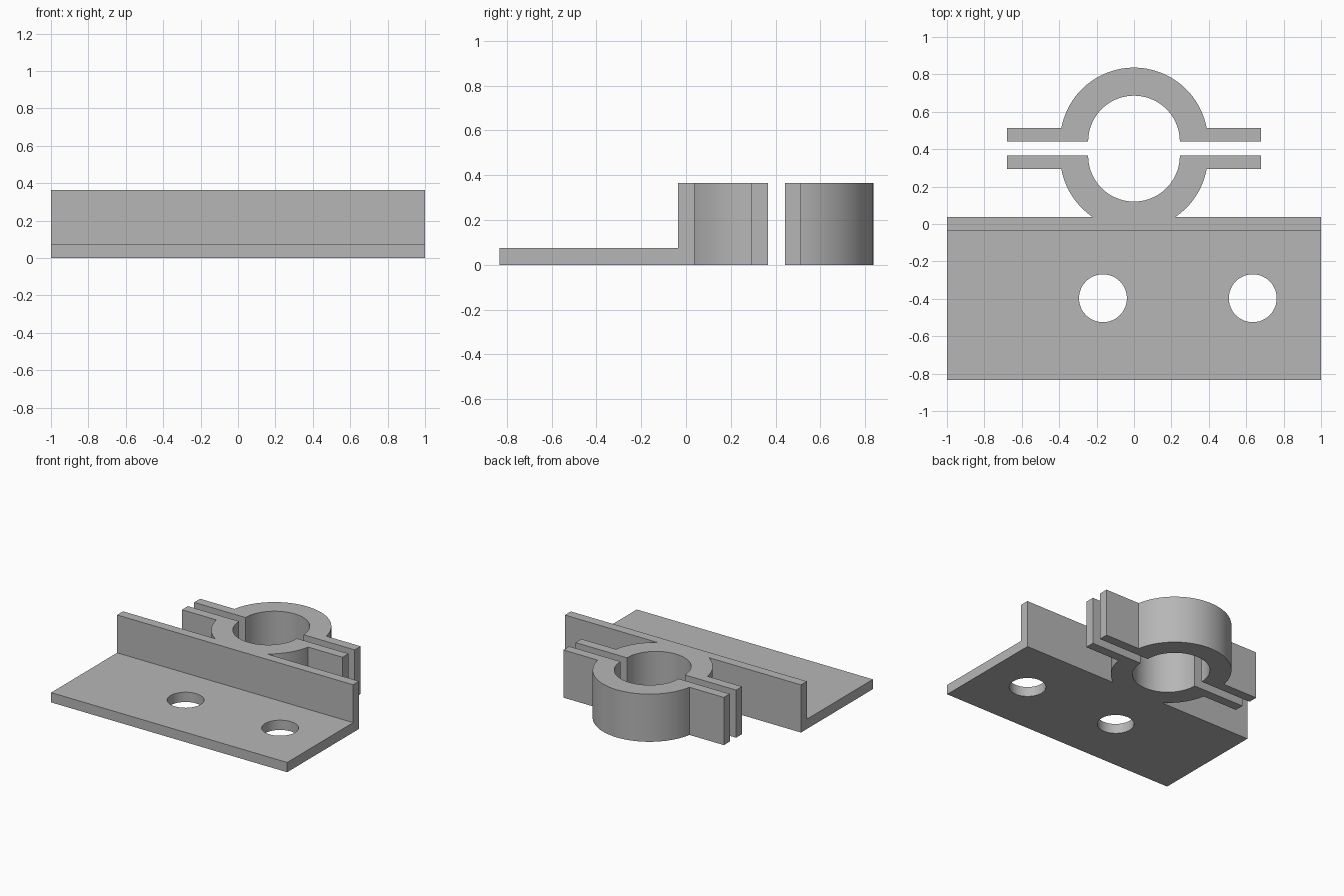
import bpy, bmesh
from math import sin, cos, pi, asin

cube = bpy.data.objects.get("Cube")
if cube:
    bpy.data.objects.remove(cube)

HEIGHT, PLATE = 0.365, 0.075          # clamp height, base thickness
FRONT, WALL_F, WALL_B = -0.833, -0.035, 0.037
INNER, OUTER = 0.245, 0.395           # clamp radii
EAR_X, EAR_T = 0.68, 0.072            # clamp ears

steel = bpy.data.materials.new("plain grey")
steel.use_nodes = True
grey = (0.47, 0.47, 0.47, 1)
steel.diffuse_color = grey
steel.node_tree.nodes["Principled BSDF"].inputs["Base Color"].default_value = grey


def extrude(name, outline, z0, z1):
    """Solid made by raising a plan outline from z0 to z1."""
    bm = bmesh.new()
    face = bm.faces.new([bm.verts.new((x, y, z0)) for x, y in outline])
    top = bmesh.ops.extrude_face_region(bm, geom=[face])["geom"]
    verts = [v for v in top if isinstance(v, bmesh.types.BMVert)]
    bmesh.ops.translate(bm, verts=verts, vec=(0, 0, z1 - z0))
    bmesh.ops.recalc_face_normals(bm, faces=bm.faces)
    mesh = bpy.data.meshes.new(name)
    bm.to_mesh(mesh)
    bm.free()
    mesh.materials.append(steel)
    obj = bpy.data.objects.new(name, mesh)
    bpy.context.collection.objects.link(obj)
    return obj


def arc(r, cy, side, a0, a1, steps):
    angles = [a0 + (a1 - a0) * i / steps for i in range(steps + 1)]
    return [(r * cos(a), cy + side * r * sin(a)) for a in angles]


def activate(obj):
    bpy.ops.object.select_all(action='DESELECT')
    obj.select_set(True)
    bpy.context.view_layer.objects.active = obj


def clamp_outline(cy, side, outer):
    """Half ring with two ears; outer is the far edge, from +x to -x."""
    ear_y = cy + side * EAR_T
    return ([(-EAR_X, cy)] + arc(INNER, cy, side, pi, 0, 48)
            + [(EAR_X, cy), (EAR_X, ear_y)] + outer + [(-EAR_X, ear_y)])


ear_a = asin(EAR_T / OUTER)

# Loose rear half of the clamp
back_y = 0.441
rear = extrude("rear_clamp_half", clamp_outline(
    back_y, 1, arc(OUTER, back_y, 1, ear_a, pi - ear_a, 48)), 0, HEIGHT)

# Fixed front half of the clamp, grown out of the upright wall
front_y = 0.365
wall_a = asin((front_y - WALL_B) / OUTER)
wall = [(1, WALL_B), (1, WALL_F), (-1, WALL_F), (-1, WALL_B)]
edge = (arc(OUTER, front_y, -1, ear_a, wall_a, 16) + wall
        + arc(OUTER, front_y, -1, pi - wall_a, pi - ear_a, 16))
fixed = extrude("wall_and_front_clamp_half",
                clamp_outline(front_y, -1, edge), 0, HEIGHT)

# Base plate with two mounting holes
plate = extrude("base_plate", [(-1, FRONT), (1, FRONT), (1, WALL_F), (-1, WALL_F)],
                0, PLATE)
for x in (-0.166, 0.635):
    circle = [(x + px, py) for px, py in arc(0.128, -0.397, 1, 0, 2 * pi, 48)[:-1]]
    cutter = extrude("hole_cutter", circle, -0.1, 0.2)
    cutter.hide_render = True
    cut = plate.modifiers.new("mounting_hole", 'BOOLEAN')
    cut.operation, cut.solver, cut.object = 'DIFFERENCE', 'EXACT', cutter
    activate(plate)
    bpy.ops.object.modifier_apply(modifier=cut.name)
    bpy.data.objects.remove(cutter)

for obj in (rear, fixed, plate):
    activate(obj)
    bpy.ops.object.shade_smooth_by_angle(angle=pi / 6)
